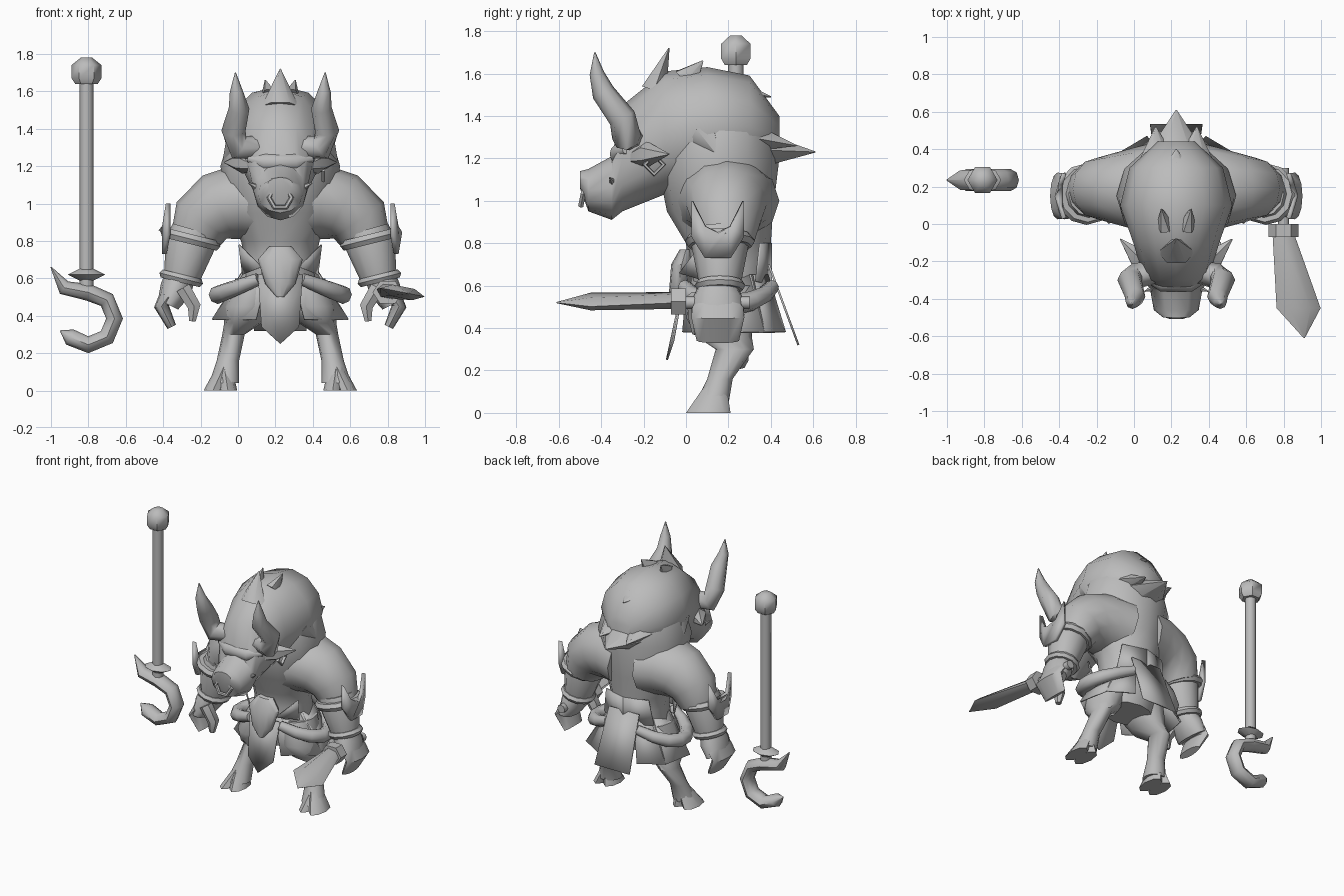
import bpy, bmesh
from math import cos, sin, pi, radians
from mathutils import Vector

if "Cube" in bpy.data.objects:
    bpy.data.objects.remove(bpy.data.objects["Cube"], do_unlink=True)

stone = bpy.data.materials.new("plain_grey")
stone.use_nodes = True
stone.diffuse_color = (.5, .5, .5, 1)
stone.node_tree.nodes["Principled BSDF"].inputs["Base Color"].default_value = stone.diffuse_color

CENTRE = .226           # the body stands off centre, beside the staff
TIP = .003              # radius of a pointed end
ACROSS, DEPTH, UP = Vector((1, 0, 0)), Vector((0, 1, 0)), Vector((0, 0, 1))
parts = []


def finish(name, bm):
    """Store a finished part as an object with the shared material."""
    bmesh.ops.recalc_face_normals(bm, faces=bm.faces)
    mesh = bpy.data.meshes.new(name)
    bm.to_mesh(mesh)
    bm.free()
    mesh.materials.append(stone)
    part = bpy.data.objects.new(name, mesh)
    bpy.context.collection.objects.link(part)
    parts.append(part)
    return part


def body(points, side=1):
    """Turn offsets from the body's middle plane into positions."""
    return [(CENTRE + side * across, *rest) for across, *rest in points]


def loft(name, sections, ref=ACROSS, axis=None, sides=12):
    """Skin over elliptical sections: centre, radius along ref, optional other radius."""
    bm = bmesh.new()
    centres = [Vector(section[:3]) for section in sections]
    last = len(centres) - 1
    rings = []
    for i, section in enumerate(sections):
        along = axis or (centres[min(i + 1, last)] - centres[max(i - 1, 0)]).normalized()
        u = (ref - along * ref.dot(along)).normalized()
        v = along.cross(u)
        wide, deep = section[3], section[-1]
        turns = [2 * pi * k / sides for k in range(sides)]
        rings.append([bm.verts.new(centres[i] + u * wide * cos(t) + v * deep * sin(t)) for t in turns])
    for low, high in zip(rings, rings[1:]):
        for k in range(sides):
            bm.faces.new((low[k - 1], low[k], high[k], high[k - 1]))
    bm.faces.new(rings[0])
    bm.faces.new(rings[-1])
    return finish(name, bm)


def spine(name, sections, axis):
    """Loft whose sections (y, z, half width, half depth) sit on the middle plane."""
    return loft(name, body([(0, *section) for section in sections]), axis=axis)


def spike(name, base, tip, wide, deep, side=1, ref=ACROSS):
    return loft(name, body([(*base, wide, deep), (*tip, TIP)], side), ref, sides=6)


def plate(name, points, thickness=.01):
    """Thin flat piece cut to an outline."""
    bm = bmesh.new()
    face = bm.faces.new([bm.verts.new(point) for point in points])
    bmesh.ops.triangulate(bm, faces=[face])
    part = finish(name, bm)
    solid = part.modifiers.new("thickness", 'SOLIDIFY')
    solid.thickness, solid.offset = thickness, 0


def band(name, place, normal, major, minor, segments=12):
    bpy.ops.mesh.primitive_torus_add(major_radius=major, minor_radius=minor, location=place,
                                     major_segments=segments, minor_segments=6,
                                     rotation=Vector(normal).to_track_quat('Z', 'Y').to_euler())
    part = bpy.context.object
    part.name = name
    part.data.materials.append(stone)
    parts.append(part)


def skirt_point(degrees, flare):
    """Point on the flared skirt: angle from the front, flare 0 at waist and 1 at hem."""
    turn = radians(degrees)
    return ((.2 + .18 * flare) * sin(turn), .2 - (.2 + .06 * flare) * cos(turn) + .03 * flare, .65 - .27 * flare)


# Torso, then mane, neck and muzzle as one long form
spine("torso", [(.2, .4, .18, .14), (.2, .55, .22, .19), (.2, .7, .19, .19), (.2, .8, .21, .2),
                (.16, .95, .28, .25), (.15, 1.2, .32, .29), (.16, 1.4, .26, .25), (.16, 1.55, .14, .17)], UP)
spine("head_and_mane", [(.44, 1.3, .1), (.3, 1.35, .25, .24), (.1, 1.35, .3, .28), (-.1, 1.32, .23, .29),
                        (-.3, 1.2, .17, .25), (-.35, 1.06, .14, .15), (-.46, 1.05, .12, .1),
                        (-.5, 1.1, .07, .04)], DEPTH)
loft("brow", body([(-.17, -.28, 1.24, .02), (-.08, -.31, 1.22, .05), (.08, -.31, 1.22, .05),
                   (.17, -.28, 1.24, .02)]), ref=UP)
spike("crown_tuft", (0, -.15, 1.52), (0, -.08, 1.72), .1, .07)
spike("hump_tuft", (0, .2, 1.53), (0, .4, 1.49), .14, .07)
spike("back_tuft", (0, .34, 1.24), (0, .61, 1.23), .18, .1)

# Nose ring and single earring
band("nose_ring", (CENTRE, -.485, 1.03), (0, -1, .2), .06, .014, segments=6)
band("earring", (CENTRE + .23, -.15, 1.17), ACROSS, .045, .012, segments=4)

for side, tag in ((1, "left_"), (-1, "right_")):
    def limb(name, points, **options):
        loft(tag + name, body(points, side), **options)

    def arm(name, points, y=.16, ref=DEPTH, **options):
        limb(name, [(x, y, z, *radii) for x, z, *radii in points], ref=ref, **options)

    # Horn, ear, cheek spike and side tufts
    limb("horn", [(.1, -.25, 1.3, .06), (.22, -.28, 1.3, .07), (.25, -.3, 1.39, .065),
                  (.22, -.39, 1.51, .055), (.235, -.42, 1.6, .035), (.24, -.43, 1.7, TIP)],
         ref=DEPTH, sides=8)
    limb("ear", [(.14, -.26, 1.2, .03), (.2, -.18, 1.22, .06), (.3, -.08, 1.22, TIP)], ref=UP, sides=6)
    spike(tag + "cheek_spike", (.09, -.33, 1.07), (.17, -.36, 1.11), .03, .03, side, UP)
    spike(tag + "top_tuft", (.06, 0, 1.57), (.08, .08, 1.66), .045, .07, side)
    spike(tag + "rear_tuft", (.1, .3, 1.3), (.11, .52, 1.26), .12, .08, side)
    spike(tag + "neck_tuft", (.22, .08, 1.3), (.31, .16, 1.2), .1, .08, side, UP)

    # Arm with cuff and wrist band
    arm("upper_arm", [(.1, 1, .25, .2), (.22, 1.01, .22, .2), (.33, .98, .19), (.42, .91, .165),
                      (.46, .8, .13)], y=.19)
    arm("forearm", [(.46, .86, .12), (.48, .79, .135), (.53, .59, .095)])
    lean = (side * .25, 0, -1)
    band(tag + "cuff", (CENTRE + side * .48, .16, .81), lean, .135, .03)
    band(tag + "wrist_band", (CENTRE + side * .53, .16, .6), lean, .095, .025)

    # Horned bracer, one half outline mirrored about the forearm
    half = [(.06, .88), (.12, 1), (.12, .83), (.06, .73)]
    outline = [(0, .85)] + half + [(-y, z) for y, z in reversed(half)]
    plate(tag + "bracer", body([(.64 - abs(y) / 3, .15 + y, z) for y, z in outline], side), thickness=.025)

    # Hand with fingers curled together and a separate thumb
    arm("palm", [(.53, .62, .08), (.56, .54, .12, .085), (.6, .46, .125, .06)], y=.15)
    arm("fingers", [(.6, .5, .12, .05), (.635, .45, .125, .04), (.58, .34, .1, .025)], y=.15)
    arm("thumb", [(.52, .55, .045), (.46, .45, .04), (.47, .37, .02)], y=.05, sides=6)

    # Leg with back-bent hock and split hoof
    limb("leg", [(.12, .2, .6, .12, .15), (.17, .16, .45, .13, .16), (.2, .18, .36, .1, .13),
                 (.25, .23, .3, .06, .09), (.28, .16, .16, .06), (.3, .12, .04, .08)], axis=UP)
    for toe in (.28, .36):
        limb("hoof_toe", [(.3, .14, .13, .04, .05), (toe, .105, 0, .05, .105)], axis=UP, sides=8)

    # Skirt panels, the roll draped over the hip, and waist flaps
    for start, end in ((18, 75), (70, 125), (120, 158)):
        corners = [(start, 0), (end, 0), (end - 2, 1), (start + 2, 1)]
        plate(tag + "skirt_panel", body([skirt_point(*corner) for corner in corners], side))
    turns = [radians(20 + 20 * k) for k in range(8)]
    limb("hip_roll", [(.34 * sin(t), .2 - .22 * cos(t), .64 - .13 * sin(t), .025 + .025 * sin(t))
                      for t in turns], ref=UP, sides=8)
    plate(tag + "waist_flap", body([(.1, -.03, .66), (.22, .06, .78), (.2, .1, .62)], side))
    plate(tag + "back_flap", body([(0, .4, .8), (.17, .35, .8), (.2, .33, .62), (0, .4, .6)], side))

# Front ornament and hanging cloths
spine("front_ornament", [(0, .77, .06, .03), (-.02, .7, .12, .05), (-.04, .57, .08, .04),
                         (-.05, .5, .02)], UP)
plate("front_cloth", body([(-.12, -.01, .62), (.12, -.01, .62), (.1, -.06, .34), (0, -.09, .25),
                           (-.1, -.06, .34)]))
plate("back_cloth", body([(-.12, .39, .7), (.12, .39, .7), (.14, .53, .32), (-.14, .53, .32)]))

# Broad sword held in the left hand
loft("sword_grip", [(.8, .3, .52, .03), (.8, -.04, .52, .03)], sides=8)
loft("sword_guard", [(.8, y, .525, .08, .07) for y in (0, -.07)], sides=6)
loft("sword_blade", [(.8, -.06, .53, .06, .04), (.88, -.45, .525, .12, .035), (.91, -.61, .52, TIP)],
     ref=Vector((1, 0, -.2)), axis=DEPTH, sides=6)


# Hooked staff standing free
def staff(name, sections, sides):
    loft(name, [(-.81, .235, *section) for section in sections], axis=UP, sides=sides)


staff("staff_pole", [(.55, .037), (1.67, .037)], sides=8)
staff("staff_knob", [(1.64, .06), (1.67, .08), (1.74, .08), (1.78, .03)], sides=6)
staff("staff_guard", [(.58, .02), (.62, .1, .07), (.66, .02)], sides=8)
arc = [radians(90 - 45 * k) for k in range(6)]
hook = [(-1, .66, TIP), (-.93, .55, .04)]
hook += [(-.8 + .14 * cos(t), .385 + .14 * sin(t), .045) for t in arc] + [(-.95, .32, TIP)]
loft("staff_hook", [(x, .235, z, radius * 1.3, radius) for x, z, radius in hook], ref=DEPTH, sides=8)

# Smooth shading that keeps the hard edges
bpy.ops.object.select_all(action='DESELECT')
for part in parts:
    part.select_set(True)
bpy.context.view_layer.objects.active = parts[0]
bpy.ops.object.shade_smooth_by_angle(angle=radians(50))
